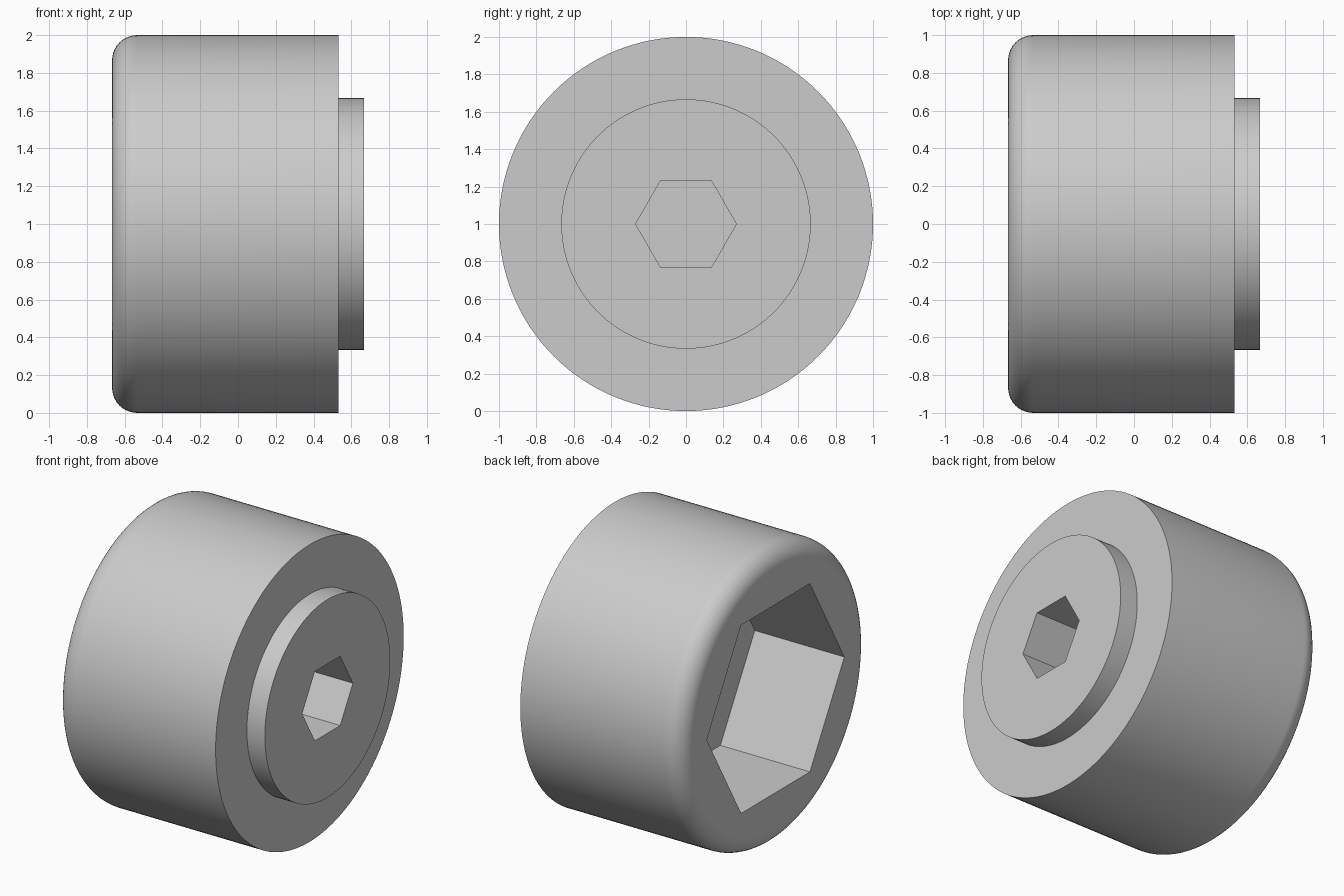
import bpy, bmesh
from math import pi, sin, cos, radians
from mathutils import Matrix, Vector

if "Cube" in bpy.data.objects:
    bpy.data.objects.remove(bpy.data.objects["Cube"])

UNIT = 1 / 15          # outer radius is 15 units
AXIS_HEIGHT = 1.0
SEGMENTS = 128

grey = bpy.data.materials.new("light_grey")
grey.use_nodes = True
grey.diffuse_color = (0.6, 0.6, 0.6, 1)
grey.node_tree.nodes["Principled BSDF"].inputs["Base Color"].default_value = (0.6, 0.6, 0.6, 1)


def new_object(name, bm):
    bmesh.ops.recalc_face_normals(bm, faces=bm.faces)
    mesh = bpy.data.meshes.new(name)
    bm.to_mesh(mesh)
    bm.free()
    mesh.materials.append(grey)
    obj = bpy.data.objects.new(name, mesh)
    obj.location.z = AXIS_HEIGHT
    bpy.context.collection.objects.link(obj)
    return obj


def lathe(name, profile):
    """Revolve (x, radius) points around the x axis."""
    bm = bmesh.new()
    verts = [bm.verts.new((x * UNIT, 0, r * UNIT)) for x, r in profile]
    edges = [bm.edges.new(pair) for pair in zip(verts, verts[1:])]
    bmesh.ops.spin(bm, geom=verts + edges, cent=(0, 0, 0), axis=(1, 0, 0),
                   angle=2 * pi, steps=SEGMENTS, use_merge=True)
    bmesh.ops.remove_doubles(bm, verts=bm.verts, dist=1e-5)
    # Close the two flat ends
    bmesh.ops.holes_fill(bm, edges=[e for e in bm.edges if e.is_boundary], sides=0)
    return new_object(name, bm)


def cut_hex_socket(body, across_flats, x_start, x_end):
    """Cut a hexagonal pocket with corners pointing along y."""
    radius = across_flats * UNIT / 2 / cos(pi / 6)
    bm = bmesh.new()
    ring = [bm.verts.new((x_start * UNIT, radius * cos(i * pi / 3), radius * sin(i * pi / 3)))
            for i in range(6)]
    face = bm.faces.new(ring)
    result = bmesh.ops.extrude_face_region(bm, geom=[face])
    top = [g for g in result["geom"] if isinstance(g, bmesh.types.BMVert)]
    bmesh.ops.translate(bm, verts=top, vec=Vector(((x_end - x_start) * UNIT, 0, 0)))
    cutter = new_object("socket_cutter", bm)
    cutter.hide_render = True
    mod = body.modifiers.new("hex_socket", 'BOOLEAN')
    mod.operation = 'DIFFERENCE'
    mod.solver = 'EXACT'
    mod.object = cutter
    bpy.context.view_layer.objects.active = body
    bpy.ops.object.modifier_apply(modifier=mod.name)
    bpy.data.objects.remove(cutter)


# Round body with a filleted rim on one end and a raised disc on the other
fillet = [(-8 - 2 * sin(a), 13 + 2 * cos(a)) for a in (radians(9 * i) for i in range(10, -1, -1))]
body = lathe("socket_body", fillet + [(8, 15), (8, 10), (10, 10)])

# Large nut socket and small drive socket
cut_hex_socket(body, 19, -11, 0)
cut_hex_socket(body, 7, 4, 11)

bpy.ops.object.select_all(action='DESELECT')
body.select_set(True)
bpy.context.view_layer.objects.active = body
bpy.ops.object.shade_smooth_by_angle(angle=radians(30))
